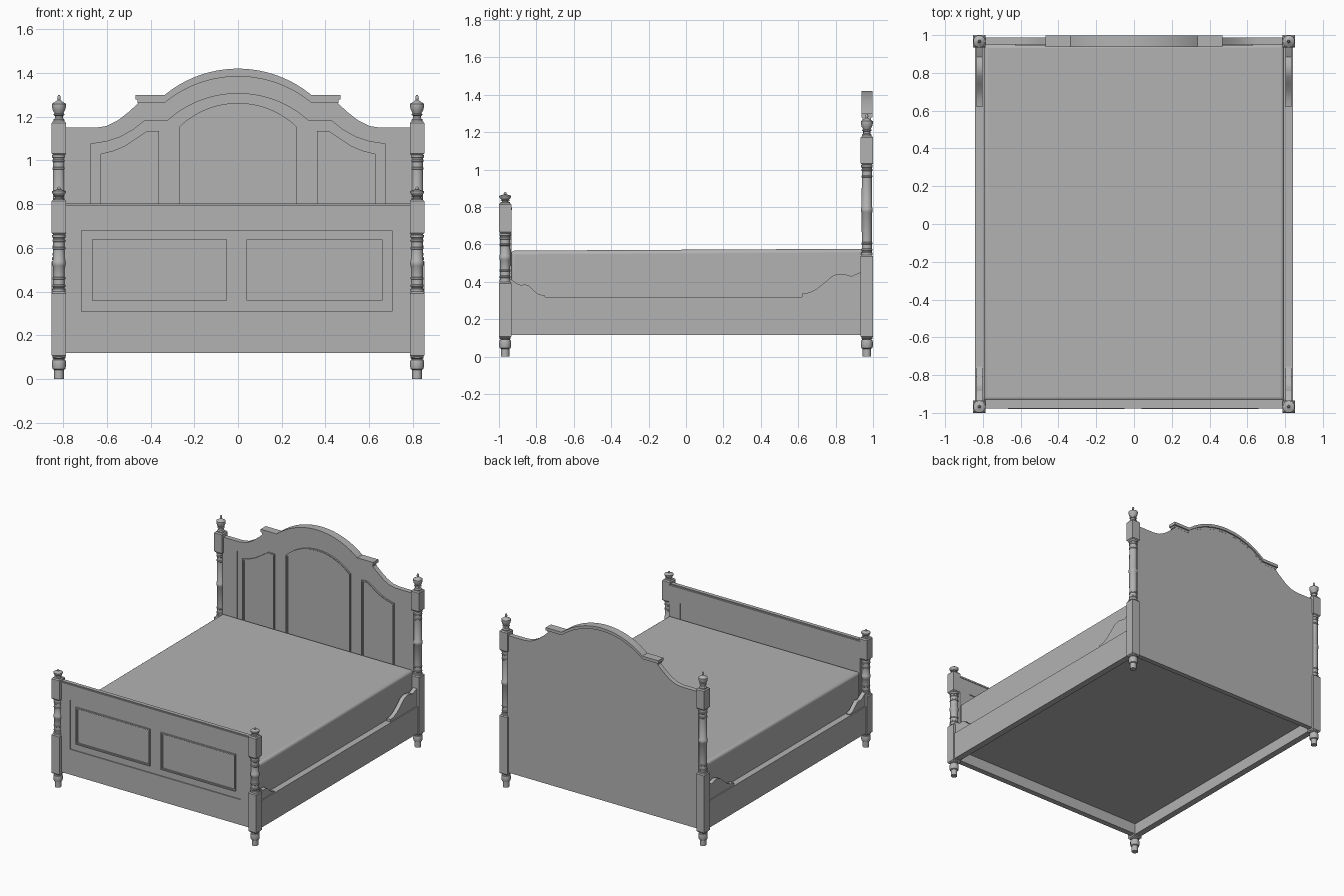
import bpy, bmesh, math
from mathutils import Vector

if "Cube" in bpy.data.objects:
    bpy.data.objects.remove(bpy.data.objects["Cube"])


def smooth(ob, angle=35):
    bpy.ops.object.select_all(action='DESELECT')
    ob.select_set(True)
    bpy.context.view_layer.objects.active = ob
    bpy.ops.object.shade_smooth_by_angle(angle=math.radians(angle))


def plate(name, loops, a, b, axis='Y'):
    """Extrude 2D loops (later loops are holes) from a to b along an axis."""
    cu = bpy.data.curves.new(name, 'CURVE')
    cu.dimensions, cu.fill_mode, cu.extrude = '2D', 'BOTH', abs(b - a) / 2
    for loop in loops:
        sp = cu.splines.new('POLY')
        sp.points.add(len(loop) - 1)
        for p, c in zip(sp.points, loop):
            p.co = (c[0], c[1], 0, 1)
        sp.use_cyclic_u = True
    ob = bpy.data.objects.new(name, cu)
    bpy.context.collection.objects.link(ob)
    q = math.pi / 2
    ob.rotation_euler = (q, 0, 0 if axis == 'Y' else q)
    ob.location['XYZ'.index(axis)] = (a + b) / 2
    bpy.ops.object.select_all(action='DESELECT')
    ob.select_set(True)
    bpy.context.view_layer.objects.active = ob
    bpy.ops.object.convert(target='MESH')
    ob = bpy.context.view_layer.objects.active
    bm = bmesh.new()
    bm.from_mesh(ob.data)
    bmesh.ops.remove_doubles(bm, verts=bm.verts, dist=1e-5)
    bmesh.ops.recalc_face_normals(bm, faces=bm.faces)
    bm.to_mesh(ob.data)
    bm.free()
    smooth(ob, 30)
    return ob


def lathe(name, prof, x, y, segs=24):
    """Turn (radius, z) points round z; four segments give a square block."""
    square = segs == 4
    k, off = (math.sqrt(2), math.pi / 4) if square else (1, 0)
    bm = bmesh.new()
    rings = [[bm.verts.new((x + r * k * math.cos(off + math.tau * i / segs),
                            y + r * k * math.sin(off + math.tau * i / segs), z))
              for i in range(segs)] for r, z in prof]
    for lo, hi in zip(rings, rings[1:]):
        for i in range(segs):
            j = (i + 1) % segs
            bm.faces.new((lo[i], lo[j], hi[j], hi[i]))
    bm.faces.new(rings[0][::-1])
    bm.faces.new(rings[-1])
    me = bpy.data.meshes.new(name)
    bm.to_mesh(me)
    bm.free()
    ob = bpy.data.objects.new(name, me)
    bpy.context.collection.objects.link(ob)
    if not square:
        smooth(ob, 40)


def box(name, x0, x1, y0, y1, z0, z1):
    bpy.ops.mesh.primitive_cube_add(size=1)
    ob = bpy.context.object
    ob.name = name
    for v in ob.data.vertices:
        v.co = (x1 if v.co.x > 0 else x0, y1 if v.co.y > 0 else y0, z1 if v.co.z > 0 else z0)
    return ob


def rect(x0, x1, z0, z1):
    return [(x0, z0), (x1, z0), (x1, z1), (x0, z1)]


def mirrored(half):
    """Complete a right-hand half outline, ending at x = 0."""
    return half + [(-x, z) for x, z in reversed(half) if x > 1e-6]


def arc(w, z0, z1, n=14):
    """Right half of a circular arch, springing at (w, z0), crown at (0, z1)."""
    h = z1 - z0
    r = (w * w + h * h) / (2 * h)
    t = math.asin(w / r)
    return [(r * math.sin(t * (1 - i / n)), z1 - r + r * math.cos(t * (1 - i / n))) for i in range(n + 1)]


def inset(loop, d):
    """Mitred inset of an outline, always towards its inside."""
    area = sum(a[0] * b[1] - b[0] * a[1] for a, b in zip(loop, loop[1:] + loop[:1]))
    d = math.copysign(d, area)
    out = []
    for i, p in enumerate(loop):
        p, a, b = Vector(p), Vector(loop[i - 1]), Vector(loop[(i + 1) % len(loop)])
        e, f = (p - a).normalized(), (b - p).normalized()
        n, m = Vector((-e.y, e.x)), Vector((-f.y, f.x))
        out.append(tuple(p + (n + m) * d / (1 + n.dot(m))))
    return out


def moulding(name, loop, floor, front):
    """Stepped raised border that frames a panel."""
    plate(name + "_outer", [loop, inset(loop, .008)], floor, front)
    plate(name + "_inner", [inset(loop, .008), inset(loop, .013)], floor, (floor + front) / 2)


# Posts: foot, lower block, turned shaft, upper block and finial
FOOT = [(.022, 0), (.022, .042), (.029, .046), (.032, .058), (.032, .08), (.030, .088),
        (.025, .090), (.025, .093), (.030, .096), (.030, .103)]
FINIAL = [(.026, 0), (.026, .06), (.018, .11), (.018, .2), (.025, .23), (.025, .27), (.020, .3), (.028, .42),
          (.032, .55), (.032, .66), (.024, .7), (.012, .77), (.006, .8), (.008, .87), (.007, .94), (.003, 1)]
TURN_END = [(.031, 0), (.031, .012), (.027, .014), (.027, .020), (.030, .023),
            (.030, .030), (.027, .033), (.027, .055), (.030, .058), (.030, .064), (.027, .067)]


def post(name, x, y, z1, z2, z3, z4):
    c = .008
    lathe(name + "_foot", FOOT, x, y)
    for part, a, b in (("_lower_block", .1, z1), ("_upper_block", z2, z3)):
        lathe(name + part, [(.026, a), (.033, a + c), (.033, b - c), (.026, b)], x, y, 4)
    mid = (z1 + z2) / 2
    ring = [(.028, mid - .014), (.031, mid - .010), (.031, mid + .010), (.028, mid + .014)]
    shaft = [(r, z1 + z) for r, z in TURN_END] + ring + [(r, z2 - z) for r, z in reversed(TURN_END)]
    lathe(name + "_shaft", shaft, x, y)
    lathe(name + "_finial", [(r, z3 + t * (z4 - z3)) for r, t in FINIAL], x, y)


for side, s in (("left", -1), ("right", 1)):
    post(f"front_{side}_post", s * .819, -.967, .40, .66, .822, .88)
    post(f"back_{side}_post", s * .819, .967, .545, 1.025, 1.18, 1.30)

# Headboard: back slab, front frame around a sunken field
top = [(.795, 1.15), (.65, 1.15), (.6, 1.158), (.55, 1.183), (.5, 1.222), (.45, 1.268), (.34, 1.268)]
outline = mirrored([(.795, .12)] + top + arc(.33, 1.27, 1.39))
field = mirrored([(.675, .45), (.675, 1.075), (.6, 1.087), (.54, 1.107), (.48, 1.14), (.43, 1.18)]
                 + arc(.325, 1.18, 1.306))
plate("headboard_slab", [outline], .957, .987)
plate("headboard_frame", [outline, field], .95, .957)
moulding("headboard_centre_panel", mirrored([(.268, .5)] + arc(.268, 1.155, 1.263)), .957, .946)
shoulder = [(.63, .5), (.63, 1.03), (.57, 1.045), (.52, 1.066), (.46, 1.105), (.415, 1.135), (.362, 1.135), (.362, .5)]
moulding("headboard_right_panel", shoulder, .957, .946)
moulding("headboard_left_panel", [(-x, z) for x, z in shoulder], .957, .946)


# Arched cornice on the headboard, in two steps
def cornice(name, end, drop0, drop1, y0, y1):
    line = mirrored([(end, 1.30)] + arc(.335, 1.30, 1.42, 18))
    hi = [(x, z - drop0) for x, z in line]
    lo = [(x, z - drop1) for x, z in line]
    plate(name, [hi + lo[::-1]], y0, y1)


cornice("headboard_cornice_top", .468, 0, .022, .937, .998)
cornice("headboard_cornice_lower", .46, .022, .036, .943, .988)

# Footboard: core, frames on both faces, stepped top cap and two moulded panels
board, sunk = rect(-.795, .795, .12, .79), rect(-.715, .705, .31, .68)
plate("footboard_core", [board], -.968, -.94)
plate("footboard_front_frame", [board, sunk], -.975, -.968)
plate("footboard_back_frame", [board, sunk], -.94, -.934)
box("footboard_cap", -.795, .795, -.978, -.93, .785, .797)
box("footboard_cap_top", -.795, .795, -.970, -.942, .795, .804)
moulding("footboard_left_panel", rect(-.668, -.05, .36, .638), -.968, -.979)
moulding("footboard_right_panel", rect(.04, .66, .36, .638), -.968, -.979)

# Side rails with scrolled brackets at each end
back_scroll = [(.62, .32), (.62, .338), (.66, .343), (.70, .363), (.74, .395), (.78, .43), (.81, .442),
               (.84, .443), (.865, .436), (.885, .43), (.90, .438), (.945, .455), (.945, .32)]
front_scroll = [(-.755, .32), (-.755, .326), (-.79, .335), (-.815, .355), (-.84, .38), (-.86, .386),
                (-.885, .383), (-.90, .39), (-.945, .42), (-.945, .32)]
for side, s in (("left", -1), ("right", 1)):
    box(side + "_rail", min(s * .795, s * .842), max(s * .795, s * .842), -.945, .945, .117, .32)
    plate(side + "_back_bracket", [back_scroll], s * .803, s * .834, 'X')
    plate(side + "_front_bracket", [front_scroll], s * .803, s * .834, 'X')

# Bed base and softly rounded mattress, slightly higher at the head
box("bed_base", -.797, .797, -.94, .955, .20, .27)
mat = box("mattress", -.795, .795, -.936, .952, .25, .567)
for v in mat.data.vertices:
    if v.co.z > .5:
        v.co.z += .01 if v.co.y > 0 else 0
bev = mat.modifiers.new("rounding", 'BEVEL')
bev.width, bev.segments = .02, 4
smooth(mat, 40)

# One mid-grey finish throughout
grey = bpy.data.materials.new("grey_finish")
grey.diffuse_color = (.45, .45, .45, 1)
grey.use_nodes = True
grey.node_tree.nodes["Principled BSDF"].inputs["Base Color"].default_value = grey.diffuse_color
for ob in bpy.data.objects:
    ob.data.materials.clear()
    ob.data.materials.append(grey)
